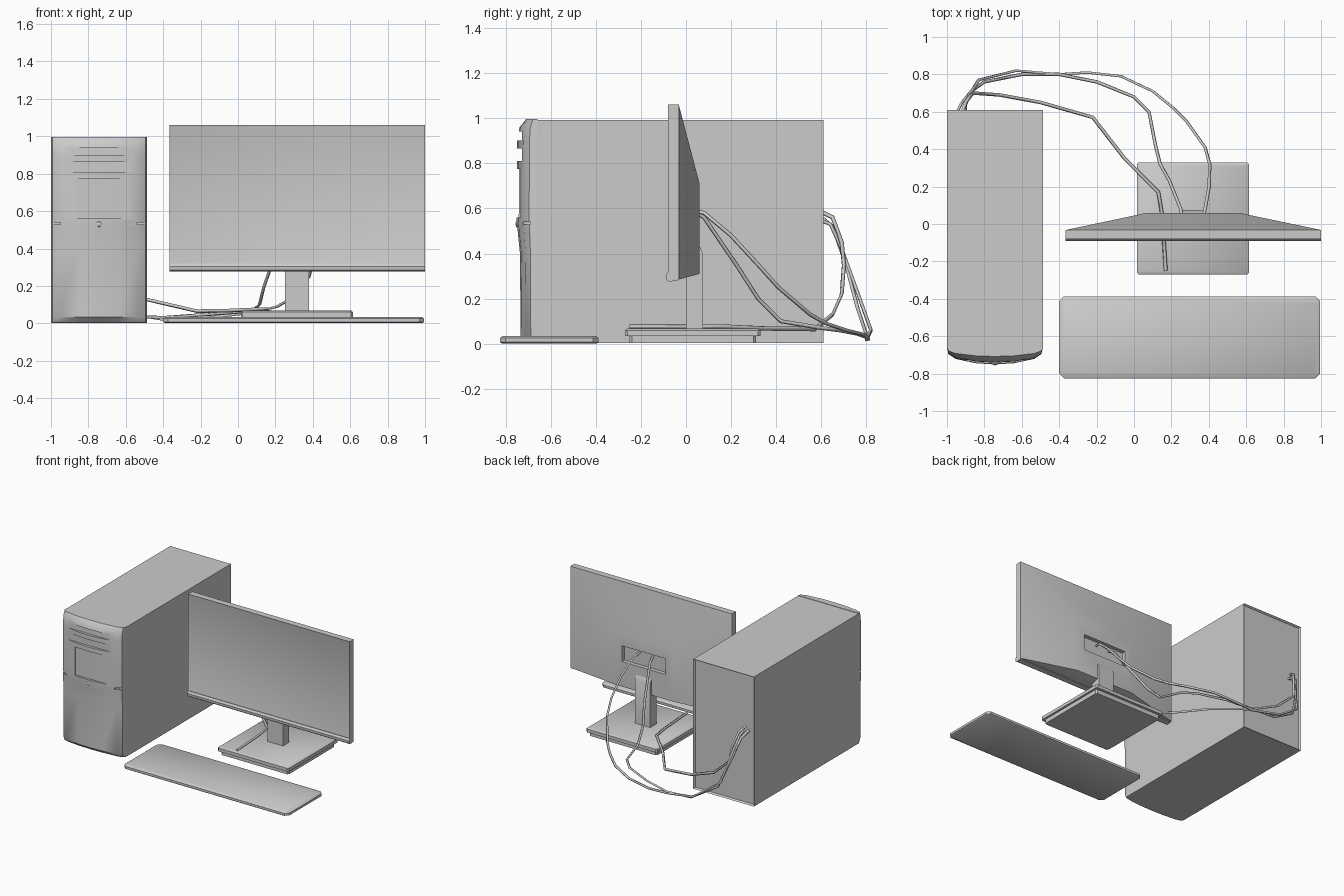
import bpy, bmesh
from mathutils import Vector

if "Cube" in bpy.data.objects:
    bpy.data.objects.remove(bpy.data.objects["Cube"])


def add_object(name, bm):
    bmesh.ops.recalc_face_normals(bm, faces=bm.faces)
    mesh = bpy.data.meshes.new(name)
    bm.to_mesh(mesh)
    bm.free()
    ob = bpy.data.objects.new(name, mesh)
    bpy.context.collection.objects.link(ob)
    return ob


def loft_bm(rings):
    bm = bmesh.new()
    vs = [[bm.verts.new(p) for p in ring] for ring in rings]
    n = len(rings[0])
    for a, b in zip(vs, vs[1:]):
        for i in range(n):
            j = (i + 1) % n
            bm.faces.new((a[i], a[j], b[j], b[i]))
    bm.faces.new(vs[0][::-1])
    bm.faces.new(vs[-1])
    bmesh.ops.recalc_face_normals(bm, faces=bm.faces)
    return bm


def rect_y(x0, x1, z0, z1, y):
    return [(x0, y, z0), (x1, y, z0), (x1, y, z1), (x0, y, z1)]


def box_bm(lo, hi):
    return loft_bm([rect_y(lo[0], hi[0], lo[2], hi[2], y) for y in (lo[1], hi[1])])


def box(name, lo, hi):
    return add_object(name, box_bm(lo, hi))


def inset_face(bm, direction, thickness, depth):
    bm.normal_update()
    face = max(bm.faces, key=lambda f: f.normal.dot(Vector(direction)) + f.calc_center_median().dot(Vector(direction)))
    bmesh.ops.inset_region(bm, faces=[face], thickness=thickness)
    bmesh.ops.translate(bm, verts=face.verts, vec=Vector(direction) * -depth)


def cut(ob, cutters):
    bpy.context.view_layer.objects.active = ob
    for c in cutters:
        mod = ob.modifiers.new("cut", 'BOOLEAN')
        mod.operation = 'DIFFERENCE'
        mod.solver = 'EXACT'
        mod.object = c
        bpy.ops.object.modifier_apply(modifier=mod.name)
        bpy.data.objects.remove(c)


def slab(name, x0, x1, y0, y1, levels, chamfer):
    # chamfered-corner plate; levels are (z, inset)
    rings = []
    for z, s in levels:
        a, b, c, d, k = x0 + s, x1 - s, y0 + s, y1 - s, chamfer
        rings.append([(a + k, c, z), (b - k, c, z), (b, c + k, z), (b, d - k, z),
                      (b - k, d, z), (a + k, d, z), (a, d - k, z), (a, c + k, z)])
    return add_object(name, loft_bm(rings))


def cable(name, pts, r=0.009):
    cu = bpy.data.curves.new(name, 'CURVE')
    cu.dimensions = '3D'
    cu.bevel_depth = r
    cu.bevel_resolution = 0
    cu.use_fill_caps = True
    sp = cu.splines.new('POLY')
    sp.points.add(len(pts) - 1)
    for p, co in zip(sp.points, pts):
        p.co = (*co, 1)
    ob = bpy.data.objects.new(name, cu)
    bpy.context.collection.objects.link(ob)


# Tower case with a shallow recessed rear panel
bm = box_bm((-1, -0.66, 0.003), (-0.487, 0.61, 0.993))
inset_face(bm, (0, 1, 0), 0.012, 0.015)
add_object("tower_case", bm)

# Bowed front bezel: plan profile stacked over heights (z, depth)
cx, half = -0.7435, 0.2565
plan = [(-1, 0), (-0.97, 0.4), (-0.82, 0.68), (-0.4, 0.93), (0, 1),
        (0.4, 0.93), (0.82, 0.68), (0.97, 0.4), (1, 0)]
levels = [(0.005, 0.04), (0.035, 0.075), (0.4, 0.078), (0.5, 0.088), (0.55, 0.093),
          (0.9, 0.09), (0.96, 0.08), (0.996, 0.05)]
bezel = add_object("tower_front_bezel", loft_bm(
    [[(cx + u * half, -0.658 - v * d, z) for u, v in plan] for z, d in levels]))
cut(bezel, [
    box("upper_bay_cutter", (-0.92, -0.9, 0.9), (-0.57, -0.727, 0.94)),
    box("lower_bay_cutter", (-0.92, -0.9, 0.81), (-0.57, -0.727, 0.865)),
    box("panel_cutter", (-0.86, -0.9, 0.56), (-0.56, -0.733, 0.775)),
    box("left_seam_cutter", (-1.1, -0.9, 0.528), (-0.95, -0.69, 0.54)),
    box("right_seam_cutter", (-0.54, -0.9, 0.528), (-0.4, -0.69, 0.54)),
])

# Power button
bm = bmesh.new()
bmesh.ops.create_uvsphere(bm, u_segments=10, v_segments=6, radius=0.015)
bmesh.ops.scale(bm, vec=(1, 0.5, 1), verts=bm.verts)
bmesh.ops.translate(bm, vec=(cx, -0.748, 0.53), verts=bm.verts)
add_object("power_button", bm)

# Monitor: slab with tapered back, recessed screen and socket pocket
bm = loft_bm([rect_y(-0.365, 1, 0.285, 1.06, -0.08),
              rect_y(-0.365, 1, 0.285, 1.06, -0.032),
              rect_y(0.07, 0.56, 0.31, 0.71, 0.06)])
inset_face(bm, (0, -1, 0), 0.02, 0.006)
monitor = add_object("monitor", bm)
cut(monitor, [box("socket_cutter", (0.13, 0.03, 0.5), (0.5, 0.2, 0.62))])

# Rounded lip under the screen
lip = [(-0.035, 0.28), (-0.075, 0.276), (-0.088, 0.285), (-0.09, 0.305), (-0.08, 0.32), (-0.035, 0.315)]
add_object("monitor_lower_lip", loft_bm([[(x, y, z) for y, z in lip] for x in (-0.365, 1)]))

# Stand
neck = [(0, 0.06), (0.075, 0.06), (0.075, 0.4), (0.06, 0.43), (0, 0.43)]
add_object("stand_neck", loft_bm([[(x, y, z) for y, z in neck] for x in (0.25, 0.38)]))
slab("stand_base", 0.015, 0.615, -0.27, 0.33, [(0.035, 0), (0.06, 0), (0.068, 0.01)], 0.01)
slab("stand_foot", 0.03, 0.6, -0.25, 0.31, [(0.003, 0), (0.036, 0)], 0.01)

# Keyboard
slab("keyboard", -0.4, 0.995, -0.825, -0.387, [(0.002, 0.008), (0.008, 0), (0.025, 0), (0.034, 0.012)], 0.025)

# Cables
cable("right_monitor_cable", [
    (0.37, 0.03, 0.59), (0.38, 0.08, 0.58), (0.402, 0.2, 0.48), (0.405, 0.32, 0.35),
    (0.38, 0.41, 0.25), (0.28, 0.55, 0.13), (0.21, 0.62, 0.09), (0.1, 0.71, 0.06),
    (-0.07, 0.79, 0.04), (-0.25, 0.81, 0.02), (-0.4, 0.8, 0.02), (-0.63, 0.82, 0.06),
    (-0.83, 0.77, 0.2), (-0.88, 0.69, 0.42), (-0.9, 0.64, 0.53), (-0.9, 0.59, 0.55)])
cable("left_monitor_cable", [
    (0.26, 0.03, 0.59), (0.25, 0.08, 0.56), (0.19, 0.23, 0.34), (0.14, 0.32, 0.2),
    (0.115, 0.42, 0.1), (0.08, 0.6, 0.07), (0, 0.68, 0.06), (-0.2, 0.76, 0.045),
    (-0.4, 0.8, 0.03), (-0.6, 0.8, 0.04), (-0.8, 0.76, 0.16), (-0.87, 0.71, 0.35),
    (-0.92, 0.65, 0.52), (-0.95, 0.59, 0.57)])
cable("keyboard_cable", [
    (-0.92, 0.59, 0.59), (-0.9, 0.65, 0.56), (-0.87, 0.69, 0.45), (-0.86, 0.7, 0.35),
    (-0.72, 0.69, 0.22), (-0.5, 0.65, 0.13), (-0.22, 0.57, 0.065), (-0.05, 0.35, 0.068),
    (0.13, 0.17, 0.076), (0.15, 0.05, 0.076), (0.17, -0.25, 0.076)], 0.01)

# Smooth shading with sharp edges kept
for ob in bpy.context.scene.objects:
    ob.select_set(ob.type == 'MESH')
bpy.context.view_layer.objects.active = monitor
bpy.ops.object.shade_smooth_by_angle(angle=0.6)
